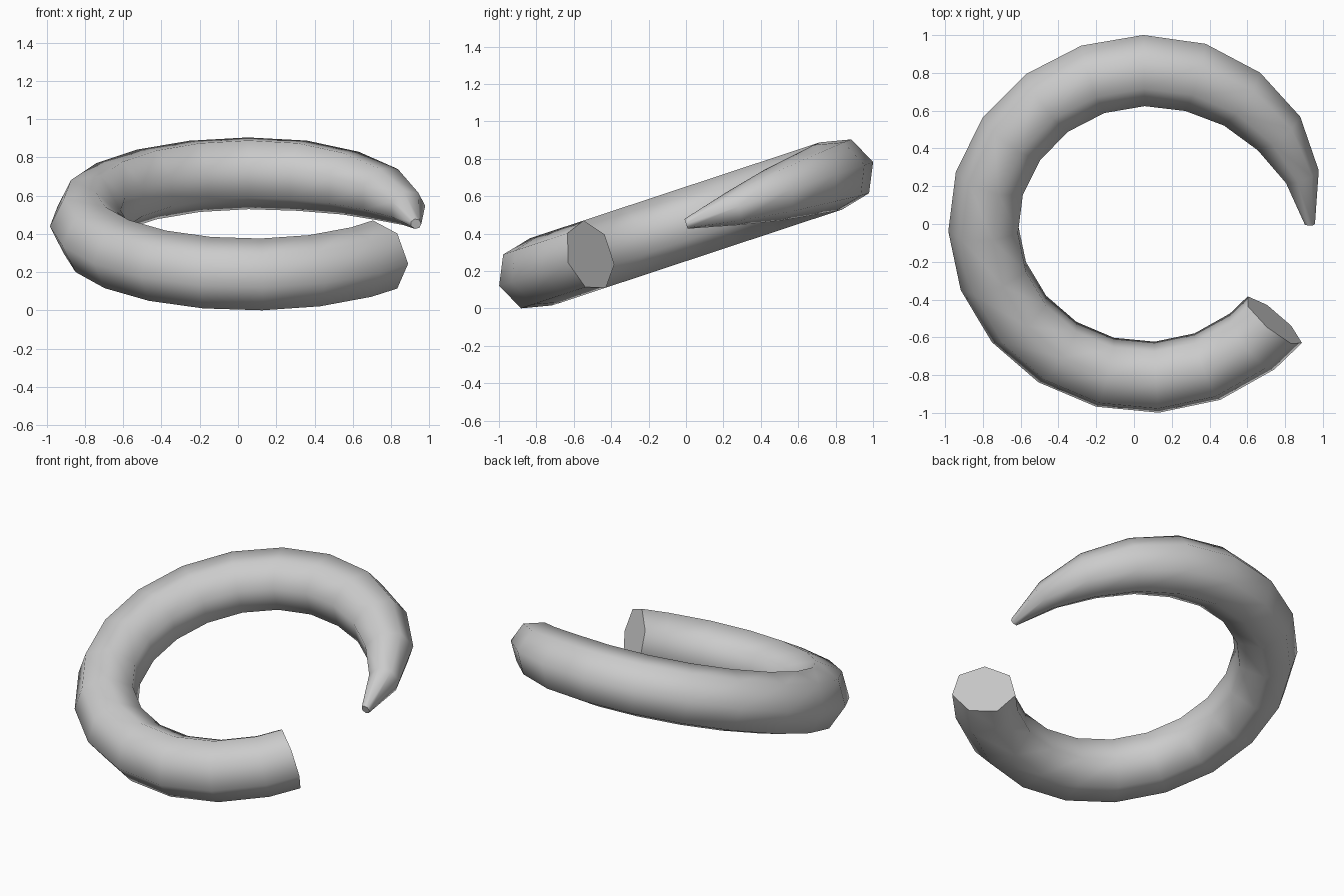
import bpy, bmesh, math
from mathutils import Vector

if "Cube" in bpy.data.objects:
    bpy.data.objects.remove(bpy.data.objects["Cube"])

SIDES = 7
RING = 0.86                     # radius of the centre line
TILT = math.radians(18.3)
CENTRE = Vector((0.07, 0, 0.452))

# ring angles: even steps from the tip, then a short last step at the thick end
angles = [18.22 * k for k in range(18)] + [321.0]
taper = [0.028, 0.096, 0.147, 0.174, 0.191]

# tilted plane of the ring
u = Vector((1, 0, 0))
v = Vector((0, math.cos(TILT), math.sin(TILT)))
n = u.cross(v)

bm = bmesh.new()
rings = []
for i, deg in enumerate(angles):
    t = math.radians(deg)
    out = u * math.cos(t) + v * math.sin(t)
    r = taper[i] if i < len(taper) else 0.194
    ring = []
    for s in range(SIDES):
        a = 2 * math.pi * s / SIDES
        ring.append(bm.verts.new(CENTRE + out * (RING + r * math.cos(a)) + n * r * math.sin(a)))
    rings.append(ring)

# tube walls
for a, b in zip(rings, rings[1:]):
    for s in range(SIDES):
        k = (s + 1) % SIDES
        bm.faces.new((a[s], a[k], b[k], b[s]))
# flat ends
bm.faces.new(rings[0])
bm.faces.new(rings[-1])
bmesh.ops.recalc_face_normals(bm, faces=bm.faces)

mesh = bpy.data.meshes.new("curled_horn")
bm.to_mesh(mesh)
bm.free()
horn = bpy.data.objects.new("curled_horn", mesh)
bpy.context.collection.objects.link(horn)

# smooth tube, sharp ends
bpy.context.view_layer.objects.active = horn
horn.select_set(True)
bpy.ops.object.shade_smooth_by_angle(angle=math.radians(60))
